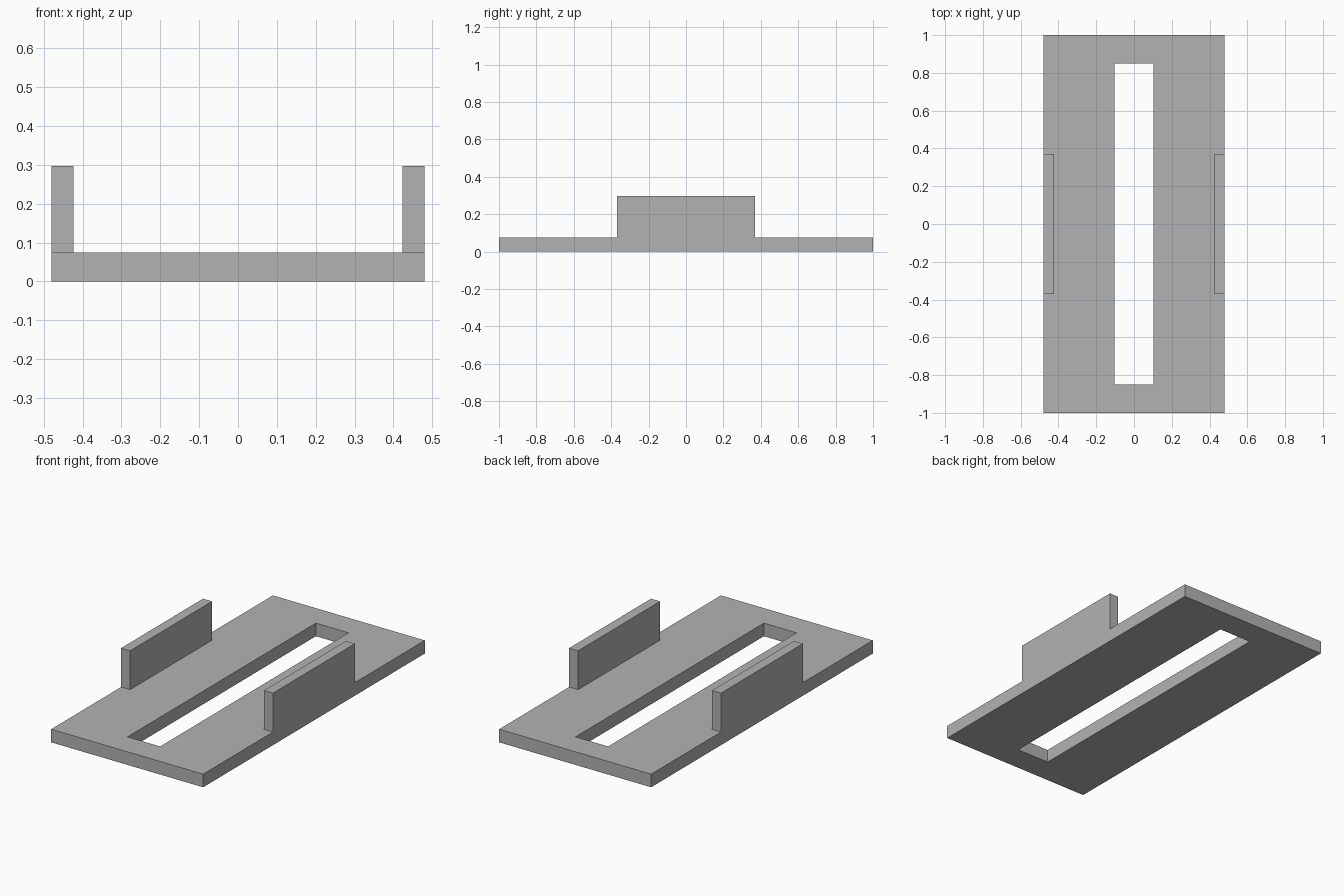
import bpy
import bmesh
from mathutils import Vector

cube = bpy.data.objects.get("Cube")
if cube:
    bpy.data.objects.remove(cube, do_unlink=True)

# Main dimensions
HALF_W, HALF_L = 0.48, 1.0
SLOT_W, SLOT_L = 0.103, 0.85
WALL_IN, WALL_L = 0.423, 0.37
BASE_H, WALL_H = 0.075, 0.297

# Plain grey material
grey = bpy.data.materials.new("plain grey")
grey.use_nodes = True
colour = (0.45, 0.45, 0.45, 1)
grey.diffuse_color = colour
grey.node_tree.nodes["Principled BSDF"].inputs["Base Color"].default_value = colour


def mirrored(values):
    return [-v for v in reversed(values)] + values


def extrude_up(bm, faces, height):
    """Raise faces by height and return the new top faces."""
    geom = bmesh.ops.extrude_face_region(bm, geom=faces)["geom"]
    verts = [g for g in geom if isinstance(g, bmesh.types.BMVert)]
    bmesh.ops.translate(bm, verts=verts, vec=Vector((0, 0, height)))
    return [g for g in geom if isinstance(g, bmesh.types.BMFace)]


# Flat sheet of cells, leaving the central slot open
bm = bmesh.new()
xs = mirrored([SLOT_W, WALL_IN, HALF_W])
ys = mirrored([WALL_L, SLOT_L, HALF_L])
grid = [[bm.verts.new((x, y, 0)) for y in ys] for x in xs]
cells = []
for i in range(len(xs) - 1):
    for j in range(len(ys) - 1):
        mx, my = (xs[i] + xs[i + 1]) / 2, (ys[j] + ys[j + 1]) / 2
        if abs(mx) < SLOT_W and abs(my) < SLOT_L:
            continue
        cells.append(bm.faces.new((grid[i][j], grid[i + 1][j],
                                   grid[i + 1][j + 1], grid[i][j + 1])))
bmesh.ops.delete(bm, geom=[v for v in bm.verts if not v.link_faces], context='VERTS')

# Thicken the plate, keeping its underside closed
underside = bmesh.ops.duplicate(bm, geom=cells)["geom"]
top = extrude_up(bm, cells, BASE_H)
bmesh.ops.remove_doubles(bm, verts=bm.verts[:], dist=0.0001)

# Raise the two side walls from the plate edges
for side in (-1, 1):
    strip = [f for f in bm.faces
             if f.normal.z > 0.9 and abs(f.calc_center_median().z - BASE_H) < 0.001
             and f.calc_center_median().x * side > WALL_IN
             and abs(f.calc_center_median().y) < WALL_L]
    extrude_up(bm, strip, WALL_H - BASE_H)

# Merge coplanar cells into clean flat faces
bmesh.ops.recalc_face_normals(bm, faces=bm.faces[:])
bmesh.ops.dissolve_limit(bm, angle_limit=0.01, verts=bm.verts[:], edges=bm.edges[:])

mesh = bpy.data.meshes.new("slotted_base_with_side_walls")
bm.to_mesh(mesh)
bm.free()
mesh.materials.append(grey)
body = bpy.data.objects.new("slotted_base_with_side_walls", mesh)
bpy.context.collection.objects.link(body)
